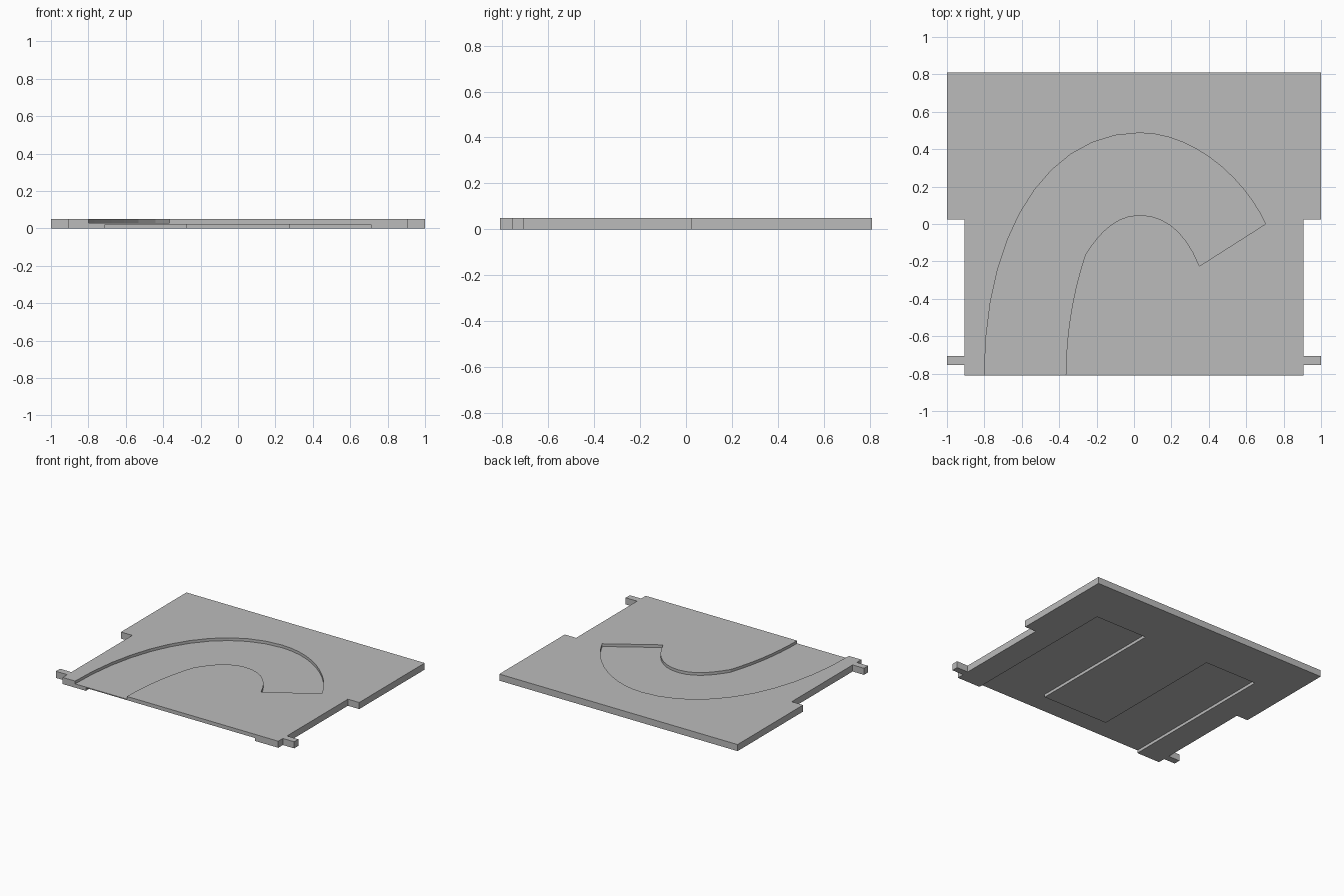
import bpy
import bmesh
from mathutils import Vector
from mathutils.geometry import interpolate_bezier

if "Cube" in bpy.data.objects:
    bpy.data.objects.remove(bpy.data.objects["Cube"], do_unlink=True)

THICK, FRONT, BACK = 0.05, -0.81, 0.81
OUTSIDE = FRONT - 0.1

grey = bpy.data.materials.new("plain grey")
grey.use_nodes = True
colour = (0.5, 0.5, 0.5, 1)
grey.diffuse_color = colour
grey.node_tree.nodes["Principled BSDF"].inputs["Base Color"].default_value = colour


def prism(name, outline, z0, z1):
    """Extrude a flat outline between two heights."""
    bm = bmesh.new()
    face = bm.faces.new([bm.verts.new((p[0], p[1], z0)) for p in outline])
    top = bmesh.ops.extrude_face_region(bm, geom=[face])["geom"]
    verts = [v for v in top if isinstance(v, bmesh.types.BMVert)]
    bmesh.ops.translate(bm, verts=verts, vec=(0, 0, z1 - z0))
    bmesh.ops.recalc_face_normals(bm, faces=bm.faces)
    mesh = bpy.data.meshes.new(name)
    bm.to_mesh(mesh)
    bm.free()
    mesh.materials.append(grey)
    obj = bpy.data.objects.new(name, mesh)
    bpy.context.collection.objects.link(obj)
    return obj


def curve(a, b, c, d, steps=12):
    return interpolate_bezier(*[Vector((*p, 0)) for p in (a, b, c, d)], steps)


def cut(target, cutter):
    """Subtract the cutter from the target, then discard it."""
    mod = target.modifiers.new("recess", 'BOOLEAN')
    mod.operation, mod.solver, mod.object = 'DIFFERENCE', 'EXACT', cutter
    bpy.context.view_layer.update()
    graph = bpy.context.evaluated_depsgraph_get()
    mesh = bpy.data.meshes.new_from_object(target.evaluated_get(graph))
    target.modifiers.clear()
    target.data = mesh
    bpy.data.objects.remove(cutter, do_unlink=True)


# Plate with wide rear half and small side tabs at the front
half = [(0.905, FRONT), (0.905, -0.755), (1, -0.755), (1, -0.705),
        (0.905, -0.705), (0.905, 0.025), (1, 0.025), (1, BACK)]
plate = prism("base_plate", half + [(-x, y) for x, y in reversed(half)], 0, THICK)

# Hooked channel in the top face, open at the front edge
outer = curve((-0.8, FRONT), (-0.8, -0.05), (-0.47, 0.487), (0.03, 0.487))
outer += curve((0.03, 0.487), (0.33, 0.487), (0.60, 0.23), (0.703, 0))[1:]
inner = curve((0.35, -0.225), (0.28, -0.05), (0.17, 0.048), (0.03, 0.048), 8)
inner += curve((0.03, 0.048), (-0.11, 0.048), (-0.2, -0.07), (-0.26, -0.163), 8)[1:]
inner += curve((-0.26, -0.163), (-0.33, -0.37), (-0.365, -0.6), (-0.365, FRONT), 8)[1:]
hook = [(-0.8, OUTSIDE)] + outer + inner + [(-0.365, OUTSIDE)]
cut(plate, prism("channel_cutter", hook, 0.029, THICK + 0.1))

# Two-legged recess in the underside, joined along the front edge
leg = [(0.71, OUTSIDE), (0.71, 0.45), (0.275, 0.45), (0.275, -0.63)]
fork = leg + [(-x, y) for x, y in reversed(leg)]
cut(plate, prism("underside_cutter", fork, -0.1, 0.022))
